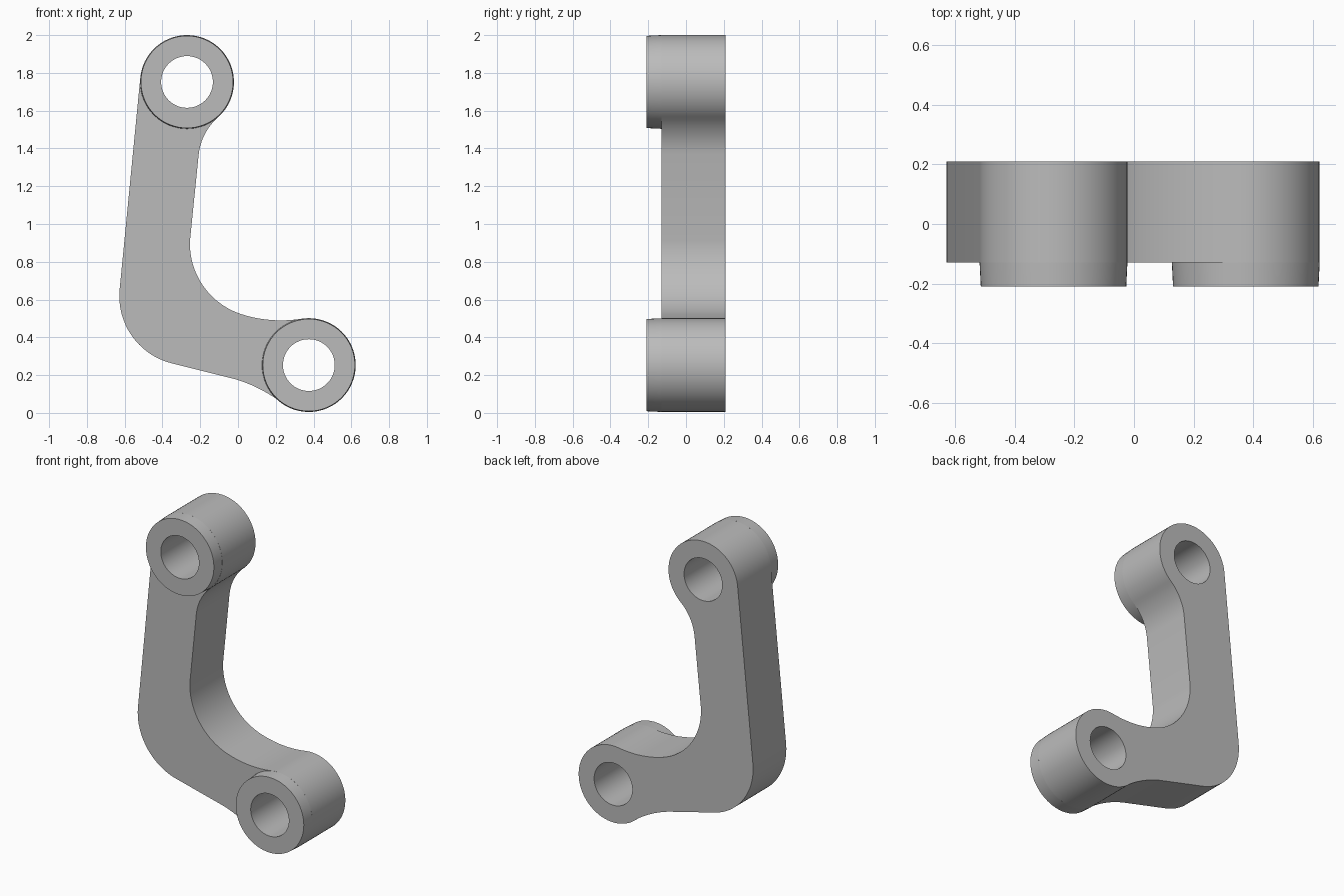
import bpy, bmesh, math
from mathutils import Vector

cube = bpy.data.objects.get("Cube")
if cube:
    bpy.data.objects.remove(cube, do_unlink=True)

BACK, ARM_FRONT, BOSS_FRONT = 0.21, -0.13, -0.21
BOSS_R, HOLE_R = 0.248, 0.137
TOP, BOTTOM = (-0.27, 1.752), (0.375, 0.253)

grey = bpy.data.materials.new("plain grey")
grey.use_nodes = True
colour = (0.5, 0.5, 0.5, 1)
grey.diffuse_color = colour
grey.node_tree.nodes["Principled BSDF"].inputs["Base Color"].default_value = colour


def arc(a, m, b, n):
    """Points on the circular arc from a through m to b."""
    (ax, ay), (mx, my), (bx, by) = a, m, b
    d = 2 * (ax * (my - by) + mx * (by - ay) + bx * (ay - my))
    sa, sm, sb = ax * ax + ay * ay, mx * mx + my * my, bx * bx + by * by
    cx = (sa * (my - by) + sm * (by - ay) + sb * (ay - my)) / d
    cy = (sa * (bx - mx) + sm * (ax - bx) + sb * (mx - ax)) / d
    r = math.hypot(ax - cx, ay - cy)
    start = math.atan2(ay - cy, ax - cx)
    sweep = (math.atan2(by - cy, bx - cx) - start) % math.tau
    middle = (math.atan2(my - cy, mx - cx) - start) % math.tau
    if middle > sweep:
        sweep -= math.tau
    return [(cx + r * math.cos(start + sweep * i / n),
             cy + r * math.sin(start + sweep * i / n)) for i in range(n + 1)]


def circle(c, r, n=64):
    return [(c[0] + r * math.cos(math.tau * i / n),
             c[1] + r * math.sin(math.tau * i / n)) for i in range(n)]


def ring(bm, points, y):
    return [bm.verts.new((x, y, z)) for x, z in points]


def finish(bm, name):
    mesh = bpy.data.meshes.new(name)
    bm.to_mesh(mesh)
    bm.free()
    mesh.materials.append(grey)
    obj = bpy.data.objects.new(name, mesh)
    bpy.context.collection.objects.link(obj)
    bpy.ops.object.select_all(action="DESELECT")
    obj.select_set(True)
    bpy.context.view_layer.objects.active = obj
    bpy.ops.object.shade_smooth_by_angle(angle=math.radians(30))


# Bent arm outline, clockwise from the left of the top eye
arcs = [
    ((-0.517, 1.777), (-0.27, 2.0), (-0.10, 1.57), 44),       # top eye
    ((-0.10, 1.57), (-0.176, 1.475), (-0.208, 1.37), 10),     # upper fillet
    ((-0.254, 0.915), (-0.155, 0.635), (0.02, 0.522), 20),    # inner bend
    ((0.02, 0.522), (0.17, 0.492), (0.34, 0.499), 10),        # inner run-out
    ((0.34, 0.499), (0.623, 0.253), (0.204, 0.073), 44),      # bottom eye
    ((0.204, 0.073), (0.10, 0.134), (-0.02, 0.18), 10),       # lower fillet
    ((-0.34, 0.26), (-0.558, 0.402), (-0.627, 0.65), 20),     # outer bend
]
outline = []
for a, m, b, n in arcs:
    for p in arc(a, m, b, n):
        if not outline or math.dist(p, outline[-1]) > 0.001:
            outline.append(p)

# Arm plate with both eyes pierced
bm = bmesh.new()
for loop in (outline, circle(TOP, HOLE_R), circle(BOTTOM, HOLE_R)):
    v = ring(bm, loop, BACK)
    for i in range(len(v)):
        bm.edges.new((v[i - 1], v[i]))
bmesh.ops.triangle_fill(bm, use_beauty=True, edges=bm.edges[:], normal=(0, 1, 0))
out = bmesh.ops.extrude_face_region(bm, geom=bm.faces[:], use_keep_orig=True)
moved = [g for g in out["geom"] if isinstance(g, bmesh.types.BMVert)]
bmesh.ops.translate(bm, verts=moved, vec=Vector((0, ARM_FRONT - BACK, 0)))
bmesh.ops.recalc_face_normals(bm, faces=bm.faces[:])
finish(bm, "bent_arm")

# Raised, slightly tapered collars on the front of each eye
for name, c in (("top_collar", TOP), ("bottom_collar", BOTTOM)):
    bm = bmesh.new()
    section = [(BOSS_R, ARM_FRONT), (BOSS_R - 0.004, BOSS_FRONT),
               (HOLE_R, BOSS_FRONT), (HOLE_R, ARM_FRONT)]
    rings = [ring(bm, circle(c, r), y) for r, y in section]
    for p, q in zip(rings, rings[1:]):
        for i in range(len(p)):
            bm.faces.new((p[i - 1], p[i], q[i], q[i - 1]))
    bmesh.ops.recalc_face_normals(bm, faces=bm.faces[:])
    # Outward direction is fixed by the front face
    front = next(f for f in bm.faces if abs(f.normal.y) > 0.9)
    if front.normal.y > 0:
        bmesh.ops.reverse_faces(bm, faces=bm.faces[:])
    finish(bm, name)
